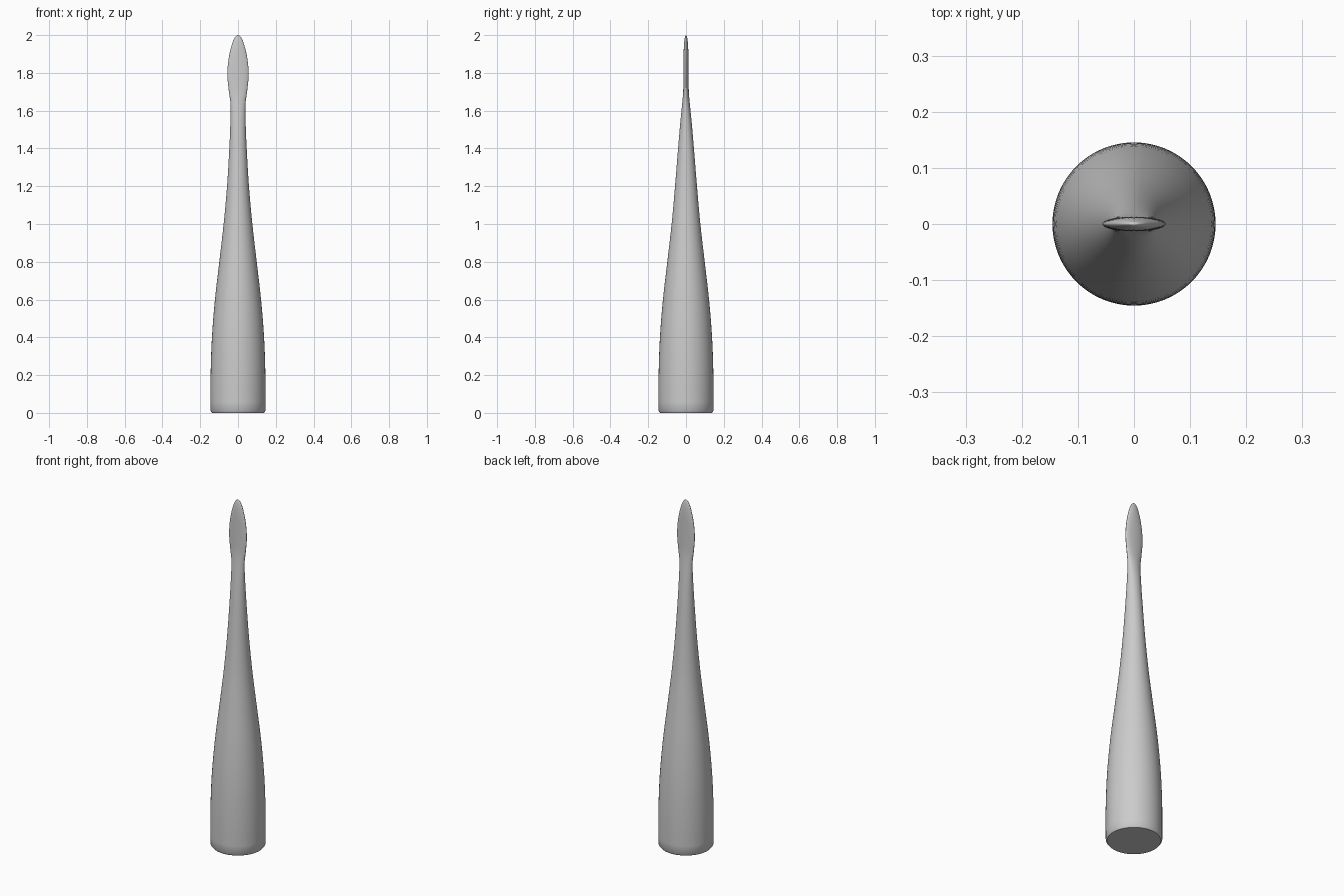
import bpy, bmesh, math

old = bpy.data.objects.get("Cube")
if old:
    bpy.data.objects.remove(old, do_unlink=True)

SIDES = 64
# Stations up the handle: height, half width, half depth
STATIONS = [
    (0.01, 0.145, 0.145), (0.2, 0.145, 0.145), (0.4, 0.138, 0.138),
    (0.6, 0.122, 0.122), (0.8, 0.099, 0.099), (1.0, 0.076, 0.076),
    (1.2, 0.058, 0.058), (1.4, 0.046, 0.042), (1.55, 0.04, 0.029),
    (1.64, 0.04, 0.02), (1.7, 0.048, 0.015), (1.78, 0.056, 0.0135),
    (1.85, 0.053, 0.013), (1.91, 0.043, 0.0125), (1.96, 0.029, 0.01),
    (1.985, 0.018, 0.0065), (1.996, 0.009, 0.0035),
]


def slope(i, k):
    a, b = STATIONS[max(i - 1, 0)], STATIONS[min(i + 1, len(STATIONS) - 1)]
    return (b[k] - a[k]) / (b[0] - a[0])


def blend(i, t, k):
    # Cubic curve between two neighbouring stations
    a, b = STATIONS[i], STATIONS[i + 1]
    h = b[0] - a[0]
    ease = t * t * (3 - 2 * t)
    return (a[k] + (b[k] - a[k]) * ease + slope(i, k) * h * t * (1 - t) ** 2
            - slope(i + 1, k) * h * t * t * (1 - t))


bm = bmesh.new()


def ring(z, rx, ry):
    turn = 2 * math.pi / SIDES
    return [bm.verts.new((rx * math.cos(n * turn), ry * math.sin(n * turn), z))
            for n in range(SIDES)]


# Small chamfer at the foot, then the lofted handle and flat blade
rings = [ring(0, 0.138, 0.138)]
STEPS = 4
for i in range(len(STATIONS) - 1):
    for s in range(STEPS):
        t = s / STEPS
        z = STATIONS[i][0] + t * (STATIONS[i + 1][0] - STATIONS[i][0])
        rings.append(ring(z, blend(i, t, 1), blend(i, t, 2)))
rings.append(ring(*STATIONS[-1]))

for low, high in zip(rings, rings[1:]):
    for n in range(SIDES):
        m = (n + 1) % SIDES
        bm.faces.new((low[n], low[m], high[m], high[n]))
bm.faces.new(rings[0][::-1])
tip = bm.verts.new((0, 0, 2))
for n in range(SIDES):
    bm.faces.new((rings[-1][n], rings[-1][(n + 1) % SIDES], tip))

mesh = bpy.data.meshes.new("spatula_tool")
bm.to_mesh(mesh)
bm.free()
tool = bpy.data.objects.new("spatula_tool", mesh)
bpy.context.collection.objects.link(tool)

# Plain grey surface
grey = bpy.data.materials.new("plain_grey")
grey.use_nodes = True
grey.diffuse_color = (0.6, 0.6, 0.6, 1)
grey.node_tree.nodes["Principled BSDF"].inputs["Base Color"].default_value = (0.6, 0.6, 0.6, 1)
mesh.materials.append(grey)

bpy.ops.object.select_all(action="DESELECT")
tool.select_set(True)
bpy.context.view_layer.objects.active = tool
bpy.ops.object.shade_smooth_by_angle(angle=math.radians(35))
